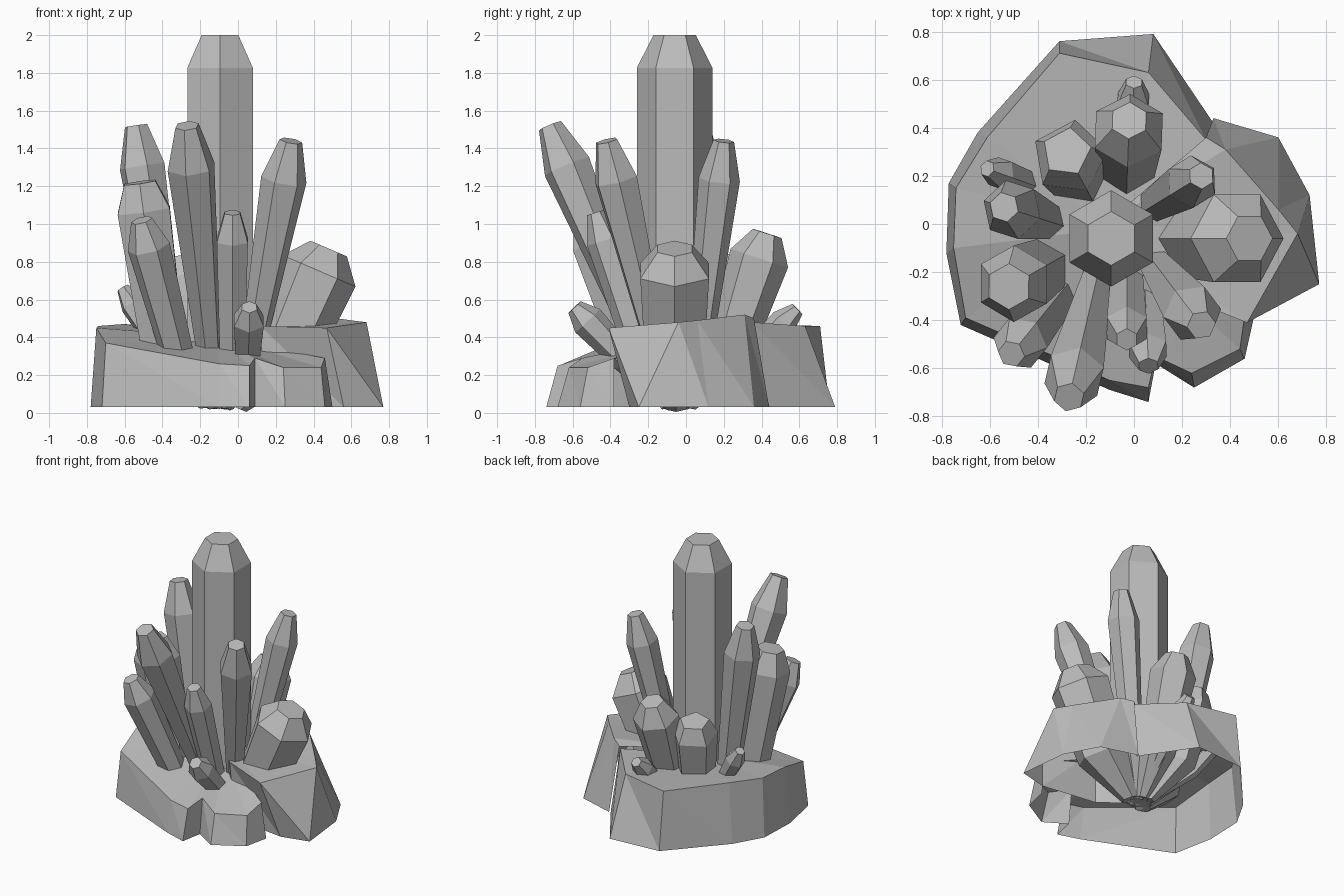
import bpy
import bmesh
import math
from mathutils import Vector

if "Cube" in bpy.data.objects:
    bpy.data.objects.remove(bpy.data.objects["Cube"], do_unlink=True)

stone = bpy.data.materials.new("grey stone")
stone.use_nodes = True
stone.diffuse_color = (0.5, 0.5, 0.5, 1)
stone.node_tree.nodes["Principled BSDF"].inputs["Base Color"].default_value = stone.diffuse_color

# All crystals gather at this point under the rock
SEED = Vector((-0.08, -0.05, 0.03))


def finish(name, bm):
    """Turn a bmesh into a flat-shaded object."""
    bmesh.ops.recalc_face_normals(bm, faces=bm.faces)
    mesh = bpy.data.meshes.new(name)
    bm.to_mesh(mesh)
    bm.free()
    mesh.materials.append(stone)
    obj = bpy.data.objects.new(name, mesh)
    bpy.context.collection.objects.link(obj)
    return obj


def crystal(name, base, tip, radius, root, sides=6, cap=0.15, point=0.5):
    """Prism with a blunt bevelled point, pinched to the seed below ground."""
    base, tip = Vector(base), Vector(tip)
    turn = (tip - base).to_track_quat("Z", "Y")
    collar = base.lerp(tip, 0.2 / (tip.z - base.z))
    sections = (
        (SEED.lerp(Vector((base.x, base.y, SEED.z)), 0.3), root * 0.35),
        (collar, root),
        (base.lerp(tip, 1 - cap), 1),
        (tip, point),
    )
    bm = bmesh.new()
    rings = []
    for centre, scale in sections:
        ring = []
        for i in range(sides):
            a = math.tau * i / sides + math.pi / 2
            offset = Vector((math.cos(a), math.sin(a), 0)) * radius * scale
            ring.append(bm.verts.new(centre + turn @ offset))
        rings.append(ring)
    for low, high in zip(rings, rings[1:]):
        for i in range(sides):
            j = (i + 1) % sides
            bm.faces.new((low[i], low[j], high[j], high[i]))
    bm.faces.new(rings[0])
    bm.faces.new(rings[-1])
    return finish(name, bm)


def rock(name, rim, hub):
    """Hollow rock: walls from the ground to a rim, and a top fanned to a hub."""
    bm = bmesh.new()
    feet = [bm.verts.new((bx, by, 0.03)) for bx, by, tx, ty, tz in rim]
    tops = [bm.verts.new((tx, ty, tz)) for bx, by, tx, ty, tz in rim]
    middle = bm.verts.new(hub)
    for i in range(len(rim) - 1):
        j = i + 1
        bm.faces.new((feet[i], feet[j], tops[i]))
        bm.faces.new((feet[j], tops[j], tops[i]))
        bm.faces.new((tops[i], tops[j], middle))
    bmesh.ops.dissolve_limit(bm, angle_limit=math.radians(4),
                             verts=bm.verts, edges=bm.edges)
    return finish(name, bm)


# Broad low rock: foot x, y and rim x, y, z, going round from the back left
rock("low_rock", [
    (0.33, 0.42, 0.3, 0.35, 0.48),
    (0.08, 0.79, 0.06, 0.63, 0.46),
    (-0.31, 0.76, -0.31, 0.71, 0.46),
    (-0.65, 0.38, -0.61, 0.36, 0.47),
    (-0.77, 0.17, -0.74, 0.15, 0.46),
    (-0.78, -0.12, -0.75, -0.1, 0.45),
    (-0.72, -0.42, -0.7, -0.39, 0.37),
    (-0.1, -0.69, -0.1, -0.65, 0.26),
    (0.06, -0.74, 0.06, -0.68, 0.25),
    (0.09, -0.58, 0.09, -0.55, 0.29),
    (0.25, -0.68, 0.24, -0.62, 0.24),
    (0.46, -0.56, 0.44, -0.52, 0.24),
    (0.5, -0.38, 0.46, -0.38, 0.29),
], (-0.1, -0.02, 0.4))

# Higher rock on the left side, overhanging the low one
rock("high_rock", [
    (-0.04, -0.1, -0.05, -0.1, 0.46),
    (0.14, -0.24, 0.12, -0.27, 0.46),
    (0.56, -0.3, 0.47, -0.41, 0.45),
    (0.77, -0.25, 0.68, -0.04, 0.48),
    (0.73, 0.12, 0.6, 0.06, 0.49),
    (0.6, 0.36, 0.38, 0.31, 0.52),
    (0.33, 0.44, 0.3, 0.36, 0.5),
], (-0.12, 0, 0.46))

# Upright central crystal
crystal("main_crystal", (-0.095, -0.06, 0.08), (-0.095, -0.06, 2), 0.2,
        root=1, cap=0.09, point=0.56)

# Leaning crystals: root x, y, tip x, y, z, radius, root scale
leaning = {
    "front_tall_crystal": (-0.13, -0.12, -0.27, -0.72, 1.52, 0.13, 0.5),
    "right_tall_crystal": (-0.32, 0, -0.54, 0.07, 1.52, 0.125, 0.6),
    "right_corner_crystal": (-0.26, -0.23, -0.51, -0.54, 1.02, 0.115, 0.75),
    "front_short_crystal": (-0.03, -0.17, -0.03, -0.48, 1.06, 0.095, 0.8),
    "front_small_crystal": (0.04, -0.13, 0.06, -0.59, 0.56, 0.09, 0.8),
    "left_front_crystal": (0.03, -0.09, 0.28, -0.42, 1.44, 0.122, 0.5),
    "left_wide_crystal": (0.14, -0.06, 0.48, -0.06, 0.87, 0.21, 0.85),
    "left_back_crystal": (0.02, 0.04, 0.28, 0.2, 1.44, 0.11, 0.6),
    "back_wide_crystal": (-0.03, 0.15, -0.02, 0.43, 0.95, 0.16, 0.75),
    "back_small_crystal": (-0.02, 0.1, 0, 0.59, 0.55, 0.075, 0.7),
    "right_small_crystal": (-0.25, 0.1, -0.61, 0.23, 0.66, 0.07, 0.7),
}
for name, (rx, ry, x, y, z, radius, root) in leaning.items():
    crystal(name, (rx, ry, 0.08), (x, y, z), radius, root)

# Stout crystals with broader points
crystal("right_front_crystal", (-0.36, -0.17, 0.08), (-0.52, -0.26, 1.22), 0.16,
        root=0.8, cap=0.13, point=0.6)
crystal("back_right_crystal", (-0.2, 0.15, 0.08), (-0.28, 0.3, 0.82), 0.16,
        root=0.8, sides=5, point=0.65)
